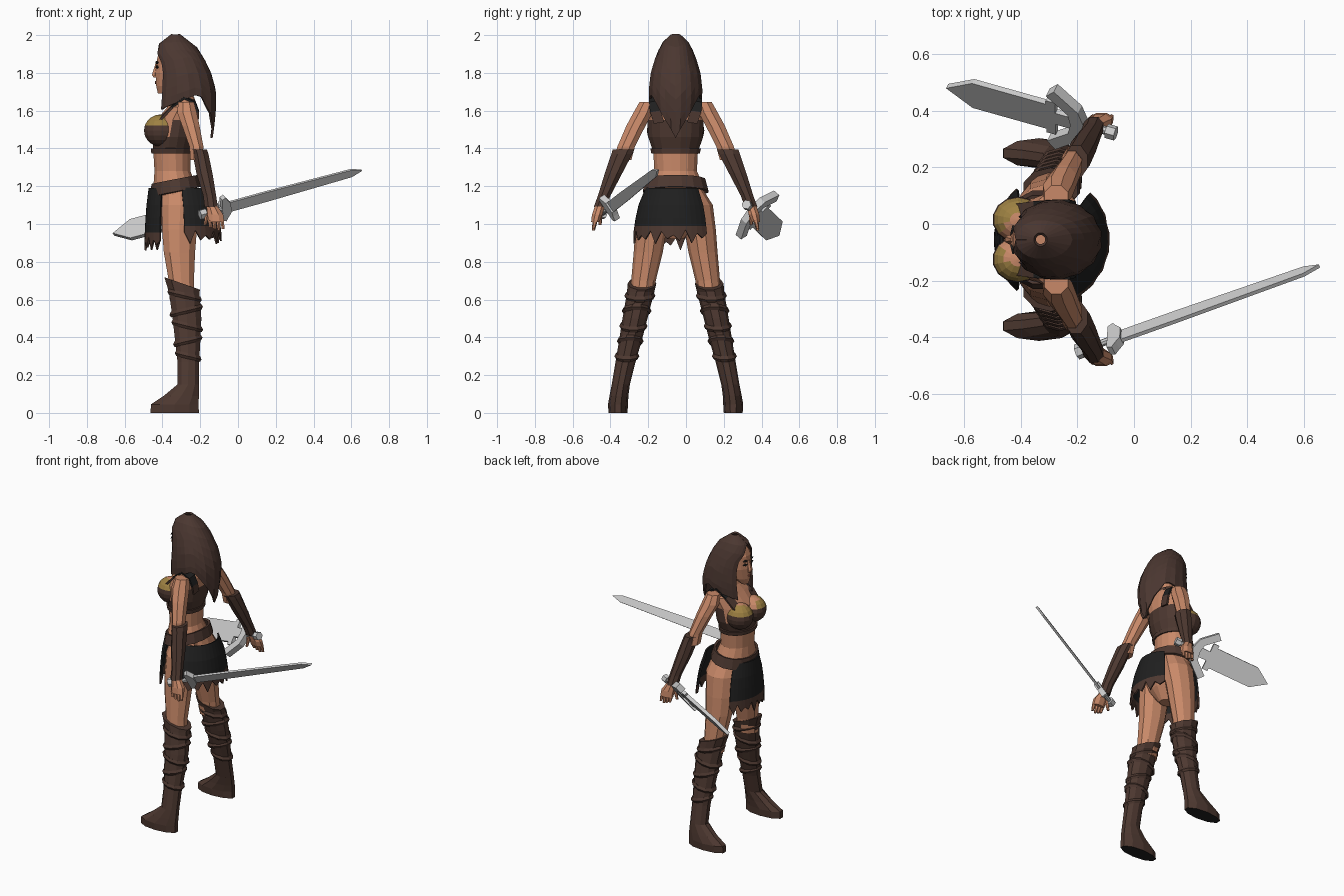
import bpy, bmesh
from math import sin, cos, pi, radians, sqrt
from mathutils import Vector, Matrix

default = bpy.data.objects.get("Cube")
if default:
    bpy.data.objects.remove(default, do_unlink=True)

MID = -0.055  # y of the body's plane of symmetry


def material(name, *rgb):
    m = bpy.data.materials.new(name)
    m.use_nodes = True
    m.diffuse_color = (*rgb, 1)
    m.node_tree.nodes["Principled BSDF"].inputs["Base Color"].default_value = (*rgb, 1)
    return m


SKIN = material("skin", .58, .25, .14)
HAIR = material("hair brown", .07, .038, .03)
LEATHER = material("leather brown", .075, .04, .03)
BLACK = material("black cloth", .014, .014, .014)
STEEL = material("steel", .6, .6, .6)
GOLD = material("gold trim", .34, .22, .055)
LIPS = material("lips", .3, .09, .06)


def finish(name, bm, mats, rule=None, shell=0):
    """Turn a bmesh into an object; rule(centre, normal) picks a material slot."""
    bmesh.ops.recalc_face_normals(bm, faces=bm.faces)
    for f in bm.faces:
        f.material_index = rule(f.calc_center_median(), f.normal) if rule else 0
    mesh = bpy.data.meshes.new(name)
    bm.to_mesh(mesh)
    bm.free()
    ob = bpy.data.objects.new(name, mesh)
    bpy.context.collection.objects.link(ob)
    for m in mats:
        mesh.materials.append(m)
    if shell:
        mod = ob.modifiers.new("thickness", "SOLIDIFY")
        mod.thickness = shell
        mod.offset = 0
    return ob


def skin_rows(bm, rows, closed):
    for a, b in zip(rows, rows[1:]):
        for i in range(len(a) if closed else len(a) - 1):
            j = (i + 1) % len(a)
            bm.faces.new((a[i], a[j], b[j], b[i]))


def loft(name, sections, mats, side=1, n=10, rule=None, cap=True, shell=0):
    """Stack elliptical rings given as (x, offset from mid, z, rx, ry, slope)."""
    bm, rows = bmesh.new(), []
    for x, off, z, rx, ry, *slope in sections:
        tilt = slope[0] if slope else 0
        ring = []
        for k in range(n):
            a = 2 * pi * (k + .5) / n
            dx = rx * cos(a)
            ring.append(bm.verts.new((x + dx, MID + side * (off + ry * sin(a)), z + tilt * dx)))
        rows.append(ring)
    skin_rows(bm, rows, True)
    if cap:
        bm.faces.new(rows[0])
        bm.faces.new(rows[-1])
    return finish(name, bm, mats, rule, shell)


def blend(table, z):
    """Interpolate rows of a table whose first value is a falling height."""
    for a, b in zip(table, table[1:]):
        if z >= b[0]:
            t = min(1, (a[0] - z) / (a[0] - b[0]))
            return [p + (q - p) * t for p, q in zip(a[1:], b[1:])]
    return table[-1][1:]


def frame(origin, axis, across):
    u = Vector(axis).normalized()
    v = Vector(across)
    v = (v - u * v.dot(u)).normalized()
    return Matrix.Translation(origin) @ Matrix((u, v, u.cross(v))).transposed().to_4x4()


def plate(name, half, thick, M, mat):
    """Flat piece: half an outline as (along, across), mirrored over its axis."""
    outline = half + [(u, -v) for u, v in reversed(half) if v > 0]
    bm = bmesh.new()
    face = bm.faces.new([bm.verts.new((u, v, -thick / 2)) for u, v in outline])
    top = bmesh.ops.extrude_face_region(bm, geom=[face])["geom"]
    bmesh.ops.translate(bm, vec=(0, 0, thick), verts=[g for g in top if isinstance(g, bmesh.types.BMVert)])
    bmesh.ops.triangulate(bm, faces=[f for f in bm.faces if len(f.verts) > 4])
    bmesh.ops.transform(bm, matrix=M, verts=bm.verts)
    return finish(name, bm, [mat])


def bar(name, start, end, r, M, mat, n=8):
    bm = bmesh.new()
    spin = Matrix.Translation(((start + end) / 2, 0, 0)) @ Matrix.Rotation(pi / 2, 4, "Y")
    bmesh.ops.create_cone(bm, cap_ends=True, segments=n, radius1=r, radius2=r, depth=end - start, matrix=M @ spin)
    return finish(name, bm, [mat])


# Torso with a painted-on bodice
def bodice(c, nrm):
    top = 1.5 if nrm.x < -.3 else 1.56
    return 1 if 1.38 < c.z < top else 0


loft("torso", [(-.31, 0, .92, .05, .04), (-.31, 0, 1, .1, .12), (-.3, 0, 1.1, .125, .165),
               (-.335, 0, 1.2, .115, .15), (-.347, 0, 1.28, .097, .115), (-.35, 0, 1.38, .1, .12),
               (-.34, 0, 1.46, .115, .148), (-.325, 0, 1.55, .108, .152), (-.295, 0, 1.62, .08, .165),
               (-.285, 0, 1.66, .058, .11), (-.285, 0, 1.69, .046, .05), (-.31, 0, 1.78, .045, .048)],
     [SKIN, LEATHER], n=16, rule=bodice)
loft("bodice_hem", [(-.35, 0, 1.375, .106, .126), (-.35, 0, 1.4, .108, .132)], [LEATHER], n=16, cap=False, shell=.01)
loft("belt", [(-.33, 0, 1.17, .13, .17, .2), (-.335, 0, 1.235, .118, .152, .2)], [LEATHER], n=16, cap=False, shell=.015)
loft("choker", [(-.29, 0, 1.69, .052, .055, -.3), (-.29, 0, 1.71, .052, .055, -.3)], [LEATHER], cap=False, shell=.01)

# Head, nose and face plates
loft("head", [(-.4, 0, 1.69, .025, .025), (-.37, 0, 1.73, .065, .055), (-.35, 0, 1.8, .09, .078),
              (-.345, 0, 1.88, .085, .083), (-.34, 0, 1.93, .07, .065), (-.34, 0, 1.96, .04, .04)], [SKIN], n=12)
loft("nose", [(-.435, 0, 1.775, .014, .015), (-.44, 0, 1.79, .018, .017), (-.43, 0, 1.85, .008, .008)], [SKIN], n=6)
diamond = [(-.017, 0), (0, .008), (.017, 0)]
plate("lips", diamond, .008, frame((-.435, MID, 1.75), (0, 1, 0), (0, 0, 1)), LIPS)

# Hair: a shell of falling locks, parted in front of the face
HAIR_FORM = [(2, -.33, .02, .02), (1.975, -.33, .075, .055), (1.9, -.315, .118, .095), (1.8, -.285, .137, .125),
             (1.7, -.275, .155, .135), (1.6, -.28, .158, .125), (1.45, -.28, .14, .1)]
bm, rows = bmesh.new(), []
for level in range(9):
    row = []
    for k in range(25):
        u = k / 12 - 1
        w = abs(u)
        hem = 1.455 + .235 * min(1, w / .45) - .085 * max(0, (w - .45) / .55)
        z = 2 + (hem - 2) * level / 8
        x, rx, ry = blend(HAIR_FORM, z)
        opening = 180 - 38 * min(1, max(0, (1.94 - z) / .06))
        a = u * radians(opening)
        lock = 1 + (.025 if k % 2 else -.01) * level / 8
        row.append(bm.verts.new((x + rx * lock * cos(a), MID + ry * lock * sin(a), z)))
    rows.append(row)
skin_rows(bm, rows, False)
finish("hair", bm, [HAIR], shell=.012)


# Skirt panels with a ragged leather hem
SKIRT_FORM = [(1.2, -.305, .162, .15), (1.08, -.295, .187, .2), (.93, -.29, .2, .222), (.8, -.29, .2, .225)]


def panel(name, start, end, hem):
    bm, rows, n = bmesh.new(), [], 16
    for drop in (1.19, 1.1, 1.03, hem + .035, hem):
        row = []
        for k in range(n + 1):
            a = radians(start + (end - start) * k / n)
            z = drop - (.045 * (k % 2) + .015 * sin(k * 2) if drop == hem else 0)
            x, rx, ry = blend(SKIRT_FORM, z)
            row.append(bm.verts.new((x + rx * cos(a), MID + ry * sin(a), z)))
        rows.append(row)
    skin_rows(bm, rows, False)
    finish(name, bm, [BLACK, LEATHER], lambda c, nrm: 1 if c.z < hem + .03 else 0, shell=.01)


panel("skirt_back", -88, 48, .955)
panel("skirt_front", 127, 233, .92)

# Limbs, boots and bracers, repeated on both sides
BOOT = [(-.335, .305, 0, .135, .05), (-.335, .305, .045, .132, .053), (-.3, .3, .09, .098, .05),
        (-.264, .29, .15, .06, .048), (-.263, .265, .27, .06, .053), (-.266, .24, .38, .07, .06),
        (-.27, .215, .5, .08, .066), (-.285, .185, .64, .085, .072), (-.295, .178, .685, .1, .076, -.35)]
BOOT_FORM = [(s[2], s[0], s[1], s[3], s[4]) for s in reversed(BOOT)]

for side, label in ((-1, "left"), (1, "right")):
    # Leg and boot
    loft(label + "_leg", [(-.295, .18, .6, .07, .062), (-.3, .17, .7, .07, .065), (-.31, .145, .85, .087, .077),
                          (-.31, .13, .97, .097, .083), (-.305, .105, 1.1, .105, .092), (-.31, .07, 1.19, .09, .07)],
         [SKIN], side)
    loft(label + "_boot", BOOT, [LEATHER, BLACK], side, rule=lambda c, nrm: 1 if nrm.z < -.8 else 0)
    for k in range(5):
        z = .3 + .08 * k
        x, off, rx, ry = blend(BOOT_FORM, z)
        tilt = .25 if k % 2 else -.25
        loft(f"{label}_boot_strap_{k}", [(x, off, z - .013, rx, ry, tilt), (x, off, z, rx + .009, ry + .008, tilt),
                                         (x, off, z + .015, rx, ry, tilt)], [LEATHER], side, cap=False, shell=.006)
    # Arm, bracer and hand
    loft(label + "_arm", [(-.22, .28, 1.34, .035, .05), (-.22, .262, 1.41, .04, .05), (-.25, .21, 1.52, .05, .055),
                          (-.27, .172, 1.59, .056, .055), (-.275, .15, 1.645, .045, .045)], [SKIN], side, n=8)
    loft(label + "_bracer", [(-.142, .4, 1.09, .038, .036), (-.15, .378, 1.15, .037, .036), (-.178, .328, 1.27, .046, .05),
                             (-.198, .285, 1.37, .045, .06), (-.205, .275, 1.395, .044, .062)], [LEATHER], side, n=8)
    loft(label + "_hand", [(-.115, .425, 1.01, .045, .024), (-.12, .415, 1.05, .045, .03), (-.14, .4, 1.1, .03, .028)],
         [SKIN], side, n=8)
    for k in range(4):
        x = -.15 + .022 * k
        loft(f"{label}_finger_{k}", [(x + .005, .435, .965 + .008 * abs(k - 2), .008, .008), (x, .425, 1.02, .012, .013)],
             [SKIN], side, n=6)
    loft(label + "_thumb", [(-.175, .4, .995, .008, .008), (-.16, .4, 1.06, .014, .014)], [SKIN], side, n=6)

    # Bust cup: leather below, gold trim above, bare on the inner top
    def cup(c, nrm):
        if nrm.z < .3:
            return 0
        inner = side * (c.y - MID) < .07
        return 2 if inner and nrm.x > -.55 or nrm.z > .9 else 1

    bm = bmesh.new()
    place = Matrix.Translation((-.41, MID + side * .07, 1.495)) @ Matrix.Diagonal((.09, .082, .085, 1))
    bmesh.ops.create_uvsphere(bm, u_segments=14, v_segments=10, radius=1, matrix=place)
    finish(label + "_cup", bm, [LEATHER, GOLD, SKIN], cup)

    # Shoulder strap, padded in black on top
    bm, rows = bmesh.new(), []
    for x, off, z in ((-.215, .085, 1.54), (-.212, .105, 1.6), (-.23, .11, 1.65), (-.285, .11, 1.675),
                      (-.35, .105, 1.625), (-.42, .095, 1.55)):
        rows.append([bm.verts.new((x, MID + side * (off + d), z - .3 * max(d, 0))) for d in (-.025, .03)])
    skin_rows(bm, rows, False)
    finish(label + "_strap", bm, [LEATHER, BLACK], lambda c, nrm: 1 if c.z > 1.6 and c.x > -.33 else 0, shell=.012)

    # Eye and brow
    for part, z in (("eye", 1.83), ("brow", 1.855)):
        spot = (-.429, MID + side * .034, z)
        plate(f"{label}_{part}", diamond, .009, frame(spot, (.25, side, 0), (0, 0, 1)), BLACK)

# Long thin sword, held pointing back
axis = Vector((.725, .257, .2))
M = frame((-.07, -.405, 1.085), axis, Vector((-.39, .73, .48)).cross(axis))
reach = axis.length
plate("long_blade", [(0, .03), (reach * .3, .03), (reach - .06, .022), (reach, 0)], .014, M, STEEL)
plate("long_guard", [(-.02, .065), (0, .075), (.015, .05), (.03, .03)], .035, M, STEEL)
bar("long_grip", -.12, 0, .013, M, STEEL)
bar("long_pommel", -.145, -.11, .028, M, STEEL, 6)

# Short broad sword, held pointing forward
axis = Vector((-.47, .132, -.125))
M = frame((-.19, .355, 1.07), axis, (0, .65, .76))
reach = axis.length
plate("short_blade", [(0, .03), (.09, .03), (.09, .085), (.125, .085), (.125, .066), (reach - .1, .066), (reach, 0)],
      .022, M, STEEL)
plate("short_guard", [(.03, 0), (.04, .05), (.12, .12), (.09, .155), (0, .075), (-.025, 0)], .04, M, STEEL)
bar("short_grip", -.11, 0, .015, M, STEEL)
bar("short_pommel", -.135, -.1, .026, M, STEEL, 6)
